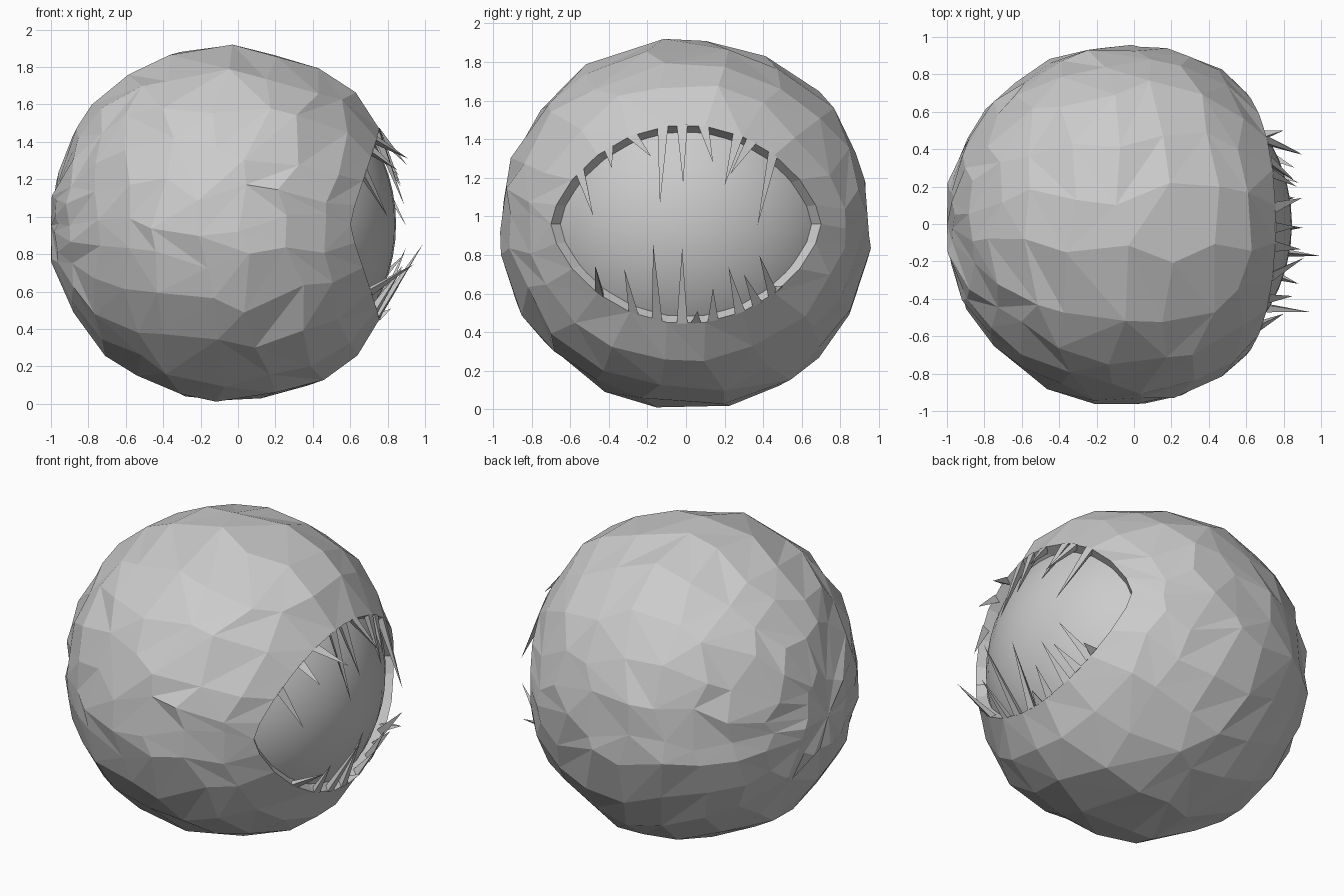
import bpy, bmesh, math, random
from mathutils import Vector

if "Cube" in bpy.data.objects:
    bpy.data.objects.remove(bpy.data.objects["Cube"])

random.seed(7)
CENTRE = Vector((-0.04, 0, 0.96))
N, ROWS = 22, 10
R_RIM, R_SHELL, R_EYE = 0.95, 0.965, 0.885


def rim_yz(t):
    """Almond-shaped opening, seen along x."""
    s = math.sin(t)
    return 0.70 * math.cos(t), 0.515 * math.copysign(abs(s) ** 1.3, s)


def rim_point(t):
    y, z = rim_yz(t)
    return Vector((math.sqrt(R_RIM ** 2 - y * y - z * z), y, z))


def make_object(name, bm):
    bmesh.ops.recalc_face_normals(bm, faces=bm.faces)
    me = bpy.data.meshes.new(name)
    bm.to_mesh(me)
    bm.free()
    ob = bpy.data.objects.new(name, me)
    ob.location = CENTRE
    bpy.context.collection.objects.link(ob)
    return ob


def clamp(v, m):
    return max(-m, min(m, v))


# Rough faceted lid shell: rings running from the opening to the back pole
bm = bmesh.new()
rings = [[], []]
for i in range(N):
    p = rim_point(2 * math.pi * i / N)
    rings[0].append(bm.verts.new(p * (R_EYE - 0.01) / R_RIM))   # inner lip
    rings[1].append(bm.verts.new(p))
for r in range(1, ROWS):
    ring = []
    for i in range(N):
        t = 2 * math.pi * i / N
        y, z = rim_yz(t)
        s = r / ROWS
        az0 = math.atan2(z, y) % (2 * math.pi)
        az = az0 + (t - az0) * s + random.uniform(-0.075, 0.075)
        polar0 = math.asin(math.hypot(y, z) / R_RIM)
        polar = polar0 + (math.pi - polar0) * s + random.uniform(-0.06, 0.06)
        rad = R_SHELL + random.uniform(-0.014, 0.018)
        ring.append(bm.verts.new((
            clamp(rad * math.cos(polar), 0.96),
            clamp(rad * math.sin(polar) * math.cos(az), 0.963),
            clamp(rad * math.sin(polar) * math.sin(az), 0.96))))
    rings.append(ring)
for a, b in zip(rings, rings[1:]):
    for i in range(N):
        j = (i + 1) % N
        if random.random() < 0.5:
            bm.faces.new((a[i], a[j], b[j]))
            bm.faces.new((a[i], b[j], b[i]))
        else:
            bm.faces.new((a[i], a[j], b[i]))
            bm.faces.new((a[j], b[j], b[i]))
pole = bm.verts.new((-0.96, 0, -0.01))
for i in range(N):
    bm.faces.new((rings[-1][i], rings[-1][(i + 1) % N], pole))
make_object("eyelid_shell", bm)

# Smooth eyeball inside
bpy.ops.mesh.primitive_uv_sphere_add(segments=48, ring_count=32, radius=R_EYE,
                                     location=CENTRE)
eye = bpy.context.object
eye.name = "eyeball"
bpy.ops.object.shade_smooth()

# Lash spikes: base y on the rim, then tip x, y, z
UPPER = [(-.55, .80, -.48, 1.00), (-.40, .85, -.385, 1.25), (-.28, .91, -.18, 1.31),
         (-.12, .89, -.135, 1.06), (-.02, .87, -.015, 1.17), (.09, .90, .14, 1.28),
         (.27, .87, .20, 1.16), (.34, .86, .23, 1.22), (.45, .90, .37, .95)]
LOWER = [(-.45, .94, -.47, .745), (-.27, .88, -.32, .73), (-.15, .99, -.17, .855),
         (-.02, .90, -.02, .84), (.05, .82, .06, .51), (.14, .86, .14, .63),
         (.28, .88, .22, .74), (.37, .86, .30, .70), (.45, .89, .38, .80),
         (.48, .80, .50, .64)]


def add_spikes(name, rows, side):
    bm = bmesh.new()
    for y, tx, ty, tz in rows:
        t = side * math.acos(y / 0.70)
        base = rim_point(t)
        along = (rim_point(t + 0.02) - rim_point(t - 0.02)).normalized()
        out = base.normalized()
        tip = bm.verts.new(Vector((tx, ty, tz)) - CENTRE)
        foot = [bm.verts.new(p) for p in (base + along * 0.028,
                                          base - along * 0.028,
                                          base - out * 0.045)]
        for i in range(3):
            bm.faces.new((foot[i], foot[(i + 1) % 3], tip))
        bm.faces.new(foot)
    make_object(name, bm)


add_spikes("upper_lashes", UPPER, 1)
add_spikes("lower_lashes", LOWER, -1)
